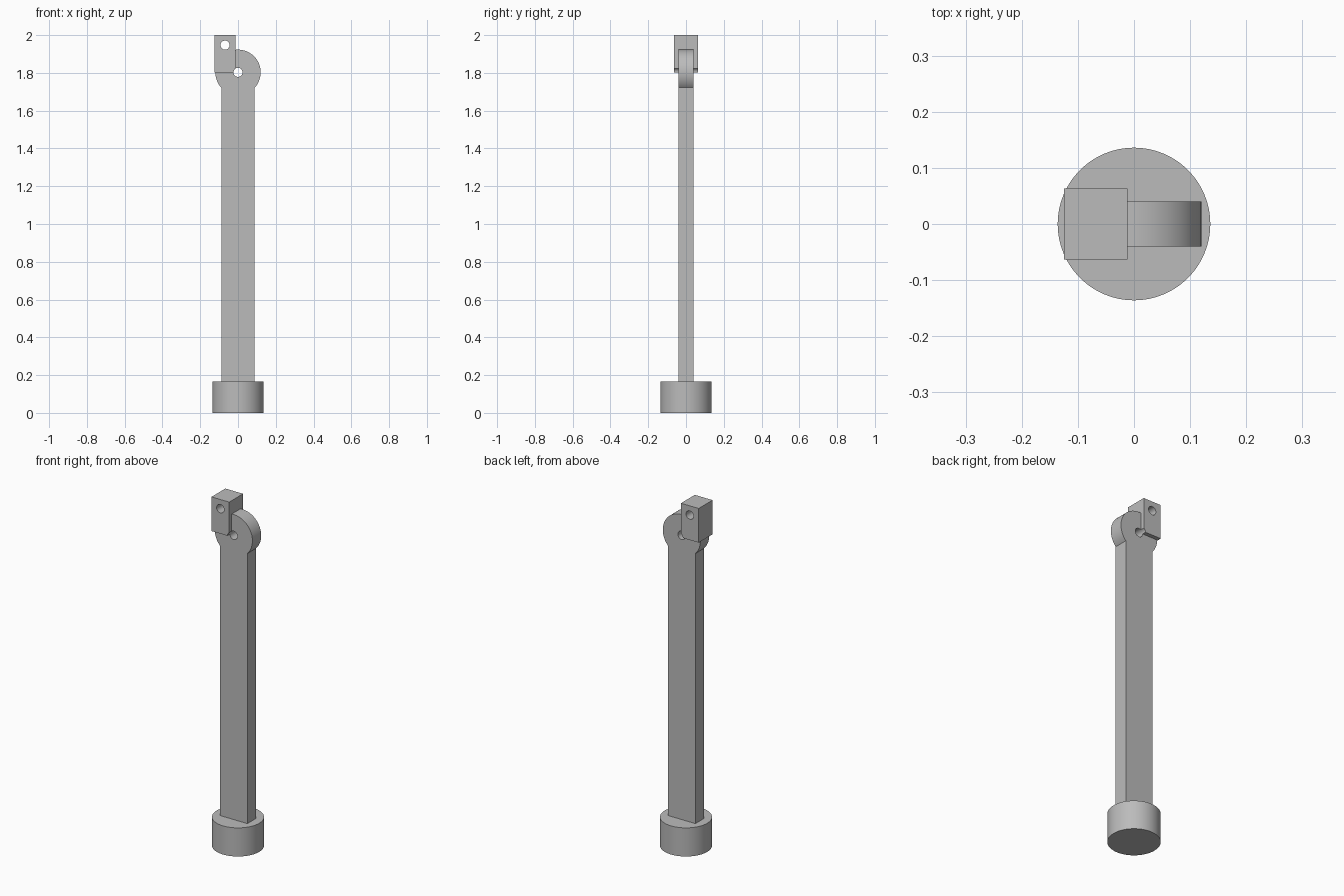
import bpy, bmesh, math
from mathutils import Matrix

old = bpy.data.objects.get("Cube")
if old:
    bpy.data.objects.remove(old, do_unlink=True)

grey = bpy.data.materials.new("plain_grey")
grey.use_nodes = True
colour = (0.5, 0.5, 0.5, 1)
grey.diffuse_color = colour
grey.node_tree.nodes["Principled BSDF"].inputs["Base Color"].default_value = colour

PIVOT_Z, HEAD_R, HOLE_R = 1.803, 0.12, 0.024
BASE_R, BASE_H = 0.136, 0.165
ARM_W, ARM_T = 0.088, 0.04
BLOCK_T = 0.063


def finish(bm, name):
    bmesh.ops.recalc_face_normals(bm, faces=bm.faces)
    mesh = bpy.data.meshes.new(name)
    bm.to_mesh(mesh)
    bm.free()
    obj = bpy.data.objects.new(name, mesh)
    bpy.context.collection.objects.link(obj)
    mesh.materials.append(grey)
    return obj


def extrude_profile(name, points, half):
    """Extrude an x-z outline symmetrically along y."""
    bm = bmesh.new()
    face = bm.faces.new([bm.verts.new((x, -half, z)) for x, z in points])
    new = bmesh.ops.extrude_face_region(bm, geom=[face])["geom"]
    verts = [v for v in new if isinstance(v, bmesh.types.BMVert)]
    bmesh.ops.translate(bm, verts=verts, vec=(0, 2 * half, 0))
    return finish(bm, name)


def circle(cx, cz, r, start=0, sweep=2 * math.pi, n=48, closed=False):
    return [(cx + r * math.cos(start + sweep * i / n),
             cz + r * math.sin(start + sweep * i / n))
            for i in range(n + closed)]


def drill(obj, cutter):
    mod = obj.modifiers.new("hole", 'BOOLEAN')
    mod.operation, mod.solver, mod.object = 'DIFFERENCE', 'EXACT', cutter


# Round base
bm = bmesh.new()
bmesh.ops.create_cone(bm, cap_ends=True, segments=96, radius1=BASE_R,
                      radius2=BASE_R, depth=BASE_H,
                      matrix=Matrix.Translation((0, 0, BASE_H / 2)))
base = finish(bm, "round_base")

# Flat arm with a round head
neck = -math.acos(ARM_W / HEAD_R)
arc = circle(0, PIVOT_Z, HEAD_R, neck, math.pi - 2 * neck, 72, True)
arm = extrude_profile("arm", [(-ARM_W, BASE_H), (ARM_W, BASE_H)] + arc, ARM_T)

# Square clevis block beside the pivot
left, right, top = -0.125, -0.012, 2.0
block = extrude_profile("top_block", [(left, PIVOT_Z), (right, PIVOT_Z),
                                      (right, top), (left, top)], BLOCK_T)

# Pin holes
pivot_cut = extrude_profile("pivot_cutter", circle(0, PIVOT_Z, HOLE_R), 0.2)
pin_cut = extrude_profile("pin_cutter",
                          circle((left + right) / 2, 1.947, HOLE_R), 0.2)
drill(arm, pivot_cut)
drill(block, pivot_cut)
drill(block, pin_cut)

# Bake the holes, remove the cutters and smooth the curved sides
bpy.context.view_layer.update()
graph = bpy.context.evaluated_depsgraph_get()
for obj in (arm, block):
    baked = bpy.data.meshes.new_from_object(obj.evaluated_get(graph))
    obj.modifiers.clear()
    obj.data = baked
for cutter in (pivot_cut, pin_cut):
    bpy.data.objects.remove(cutter, do_unlink=True)
bpy.ops.object.select_all(action='DESELECT')
for obj in (base, arm, block):
    obj.select_set(True)
bpy.context.view_layer.objects.active = base
bpy.ops.object.shade_smooth_by_angle(angle=math.radians(30))
